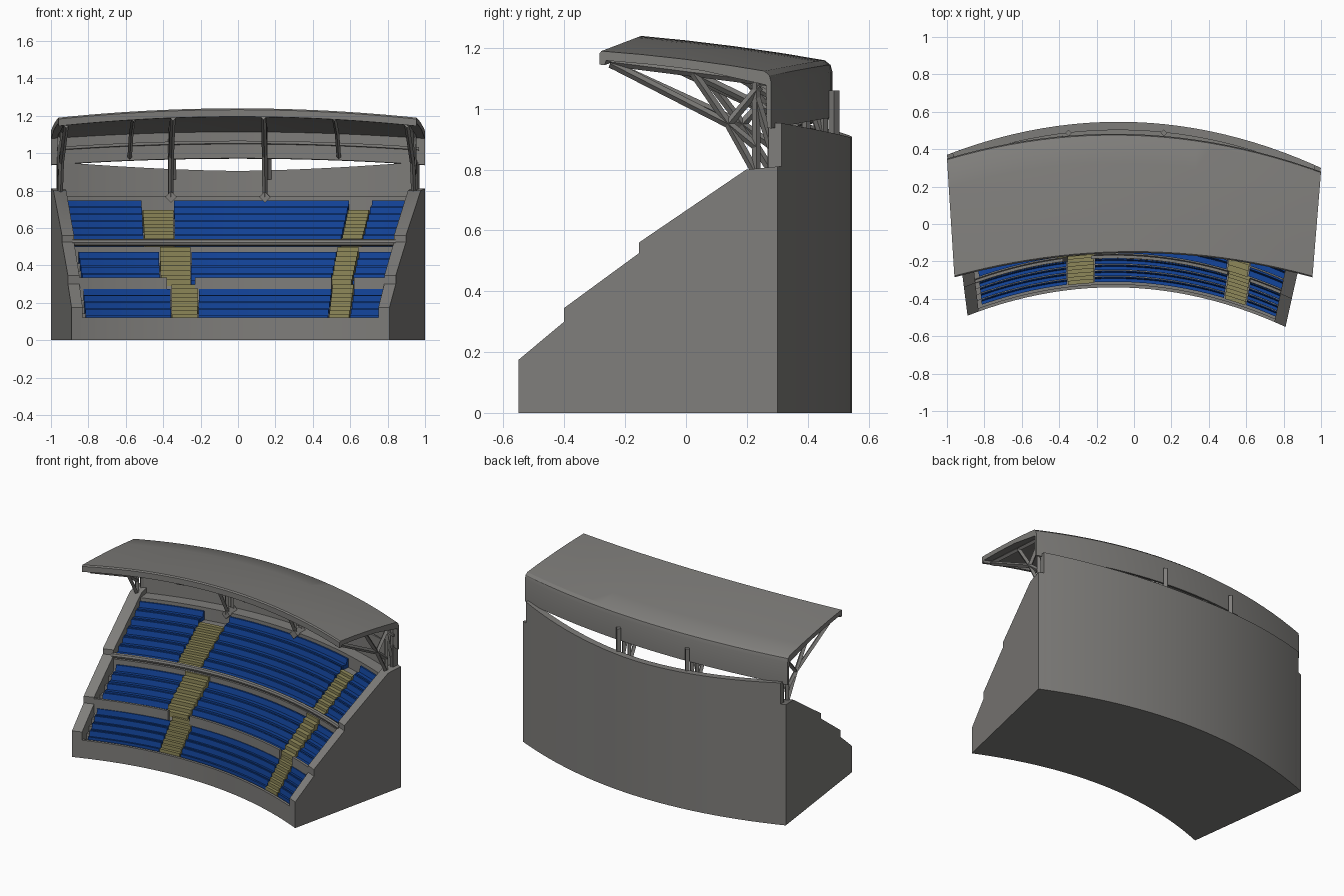
import bpy, bmesh, math
from mathutils import Vector

if "Cube" in bpy.data.objects:
    bpy.data.objects.remove(bpy.data.objects["Cube"])


def material(name, rgb):
    m = bpy.data.materials.new(name)
    m.diffuse_color = (*rgb, 1)
    m.use_nodes = True
    m.node_tree.nodes["Principled BSDF"].inputs["Base Color"].default_value = m.diffuse_color
    return m


GREY = material("concrete grey", (0.21, 0.205, 0.195))
BLUE = material("seat blue", (0.006, 0.055, 0.31))
YELLOW = material("stair yellow", (0.27, 0.245, 0.10))


# Stand plan: u runs left to right, t runs front to back
def stand(u, t, z):
    k = 1 - u * u
    fx, fy = -0.04 + 0.85 * u, -0.52 - 0.03 * u + 0.18 * k
    bx, by = u, 0.335 - 0.035 * u + 0.21 * k
    return Vector((fx + (bx - fx) * t, fy + (by - fy) * t, z(u) if callable(z) else z))


# Roof plan: s runs front to back, dz is the offset from the roof top
def roof(u, s, dz):
    k = 1 - u * u
    fx, fy, fz = 0.957 * u - 0.003, -0.285 + 0.13 * k, 1.19 + 0.05 * k
    bx, by, bz = u, 0.315 - 0.035 * u + 0.165 * k, 1.12 + 0.035 * k
    return Vector((fx + (bx - fx) * s, fy + (by - fy) * s,
                   fz + (bz - fz) * s + 0.03 * s * (1 - s) + dz))


def u_at(x, t):
    return (x + 0.04 * (1 - t)) / (0.85 + 0.15 * t)


def add_object(name, bm, mat):
    bmesh.ops.recalc_face_normals(bm, faces=bm.faces)
    me = bpy.data.meshes.new(name)
    bm.to_mesh(me)
    bm.free()
    me.materials.append(mat)
    ob = bpy.data.objects.new(name, me)
    bpy.context.collection.objects.link(ob)
    return ob


# Sweep a closed profile along the curve between two u values
def sweep(name, profile, u0, u1, mat, n=24, plan=stand):
    bm = bmesh.new()
    rings = [[bm.verts.new(plan(u0 + (u1 - u0) * i / n, a, b)) for a, b in profile]
             for i in range(n + 1)]
    m = len(profile)
    for r0, r1 in zip(rings, rings[1:]):
        for j in range(m):
            bm.faces.new((r0[j], r0[(j + 1) % m], r1[(j + 1) % m], r1[j]))
    bm.faces.new(rings[0])
    bm.faces.new(rings[-1])
    return add_object(name, bm, mat)


# Square or round bars between pairs of points, joined into one object
def bars(name, pairs, r, mat, sides=4):
    bm = bmesh.new()
    for a, b in pairs:
        d = b - a
        q = d.to_track_quat('Z', 'Y')
        ret = bmesh.ops.create_cone(bm, cap_ends=True, segments=sides, radius1=r,
                                    radius2=r, depth=d.length)
        for v in ret["verts"]:
            v.co = q @ v.co + (a + b) / 2
    return add_object(name, bm, mat)


# Tiers: t start, z start, t end, z end, rows, seat blocks in x, aisle top
TIERS = [
    (0.03, 0.105, 0.175, 0.25, 4, [(-.82, -.36), (-.21, .49), (.61, .77)], 1.0),
    (0.20, 0.29, 0.455, 0.45, 4, [(-.84, -.42), (-.25, .51), (.63, .83)], 1.0),
    (0.49, 0.50, 0.86, 0.725, 6, [(-.90, -.51), (-.34, .57), (.69, .90)], 0.88),
]

# Stepped concrete body
prof = [(0, 0), (0, 0.12), (0.02, 0.12), (0.02, 0.105)]
for t0, z0, t1, z1, rows, _, _ in TIERS:
    d, h = (t1 - t0) / rows, (z1 - z0) / rows
    for i in range(rows):
        prof += [(t0 + i * d, z0 + i * h), (t0 + (i + 1) * d, z0 + i * h)]
prof += [(0.86, 0.77), (0.96, 0.77), (0.96, 0)]
sweep("terrace_body", prof, -0.95, 0.95, GREY)

# Back wall, lower in the middle
def wall_top(u):
    return 0.905 + 0.05 * abs(u) ** 1.6


sweep("back_wall", [(0.95, 0), (0.95, wall_top), (1, wall_top), (1, 0)], -0.97, 0.97, GREY)

# Stepped side walls
side = [(0, 0), (0, 0.175), (0.176, 0.30), (0.176, 0.345), (0.465, 0.525),
        (0.465, 0.56), (0.88, 0.80), (1, 0.81), (1, 0)]
sweep("left_side_wall", side, -1, -0.93, GREY, 1)
sweep("right_side_wall", side, 0.93, 1, GREY, 1)

# Seats and aisle stairs
for k, (t0, z0, t1, z1, rows, blocks, top) in enumerate(TIERS):
    d, h = (t1 - t0) / rows, (z1 - z0) / rows
    tm = (t0 + t1) / 2
    for b, (x0, x1) in enumerate(blocks):
        for i in range(rows):
            t, f = t0 + i * d, z0 + i * h - 0.002
            seat = [(t + .1 * d, f), (t + .1 * d, f + .03), (t + .65 * d, f + .027),
                    (t + .8 * d, f + .062), (t + .98 * d, f + .062), (t + .98 * d, f)]
            sweep(f"seat_row_{k}_{b}_{i}", seat, u_at(x0, tm), u_at(x1, tm), BLUE, 10)
    for a in range(2):
        x0, x1 = blocks[a][1] + 0.005, blocks[a + 1][0] - 0.005
        n = rows * 2
        te = t1 + (0.03 if k < 2 else 0)
        ze = z1 + (0.04 if k < 2 else 0)
        dd, hh = (te - t0) / n, (ze - z0) / n
        m = int(n * top)
        stair = [(t0, z0 - 0.02)]
        for i in range(m):
            stair += [(t0 + i * dd, z0 + (i + 1) * hh + .008),
                      (t0 + (i + 1) * dd, z0 + (i + 1) * hh + .008)]
        stair += [(t0 + m * dd, z0 + m * hh - 0.06)]
        sweep(f"aisle_stairs_{k}_{a}", stair, u_at(x0, tm), u_at(x1, tm), YELLOW, 2)

# Low parapet in front of the second tier, broken by the aisles
for b, (x0, x1) in enumerate([(-.86, -.38), (-.23, .50), (.62, .84)]):
    sweep(f"tier_parapet_{b}", [(.176, .24), (.176, .335), (.195, .335), (.195, .24)],
          u_at(x0, .18), u_at(x1, .18), GREY, 10)

# Wall and rounded rail in front of the third tier
sweep("upper_parapet", [(.462, .42), (.462, .50), (.485, .50), (.485, .42)], -.94, .94, GREY)
rail = [(.472 + .018 * math.cos(a), .522 + .018 * math.sin(a))
        for a in [i * math.pi / 4 for i in range(8)]]
sweep("upper_rail", rail, -.94, .94, GREY)

# Roof with front lip and hanging back sheet
sweep("roof", [(0, -.045), (0, -.008), (.012, 0), (.25, 0), (.5, 0), (.75, 0), (.96, 0),
               (.99, -.012), (1, -.035), (1, -.185), (.975, -.185), (.97, -.045),
               (.6, -.03), (.3, -.03), (.04, -.03), (.03, -.045)],
      -1, 1, GREY, 24, roof)
sweep("back_sheet_rail", [(.945, -.11), (.945, -.095), (.98, -.095), (.98, -.11)],
      -.97, .97, GREY, 24, roof)

# Roof trusses
for i, u in enumerate((-0.955, -0.36, 0.145, 0.945)):
    def foot(s):
        p = roof(u, s, 0)
        p.z = 0.765
        return p
    R = lambda s, dz: roof(u, s, dz)
    bars(f"truss_{i}", [
        (foot(.88), R(.88, -.02)), (foot(.97), R(.97, -.02)),
        (R(.04, -.04), R(.97, -.04)), (R(.04, -.045), R(.72, -.2)),
        (R(.72, -.2), foot(.9)), (R(.72, -.2), R(.9, -.06)),
        (R(.72, -.2), R(.52, -.05)), (R(.72, -.2), R(.88, -.26)),
        (R(.88, -.1), R(.97, -.26))], 0.014, GREY)
    bars(f"truss_foot_{i}", [(foot(.86), foot(1.0))], 0.03, GREY)

# Light ribs under the roof between the trusses
for i, u in enumerate((-0.58, 0.54)):
    bars(f"roof_rib_{i}", [(roof(u, .04, -.04), roof(u, .6, -.08)),
                           (roof(u, .6, -.08), roof(u, .96, -.17))], 0.012, GREY)

# Short posts joining the back wall to the back sheet
bars("sheet_posts", [(Vector((x, 0.487, 0.86)), Vector((x, 0.487, 1.06)))
                     for x in (-0.35, 0.16)], 0.018, GREY)

bpy.ops.object.select_all(action='SELECT')
bpy.context.view_layer.objects.active = bpy.data.objects["roof"]
bpy.ops.object.shade_smooth_by_angle(angle=math.radians(30))
